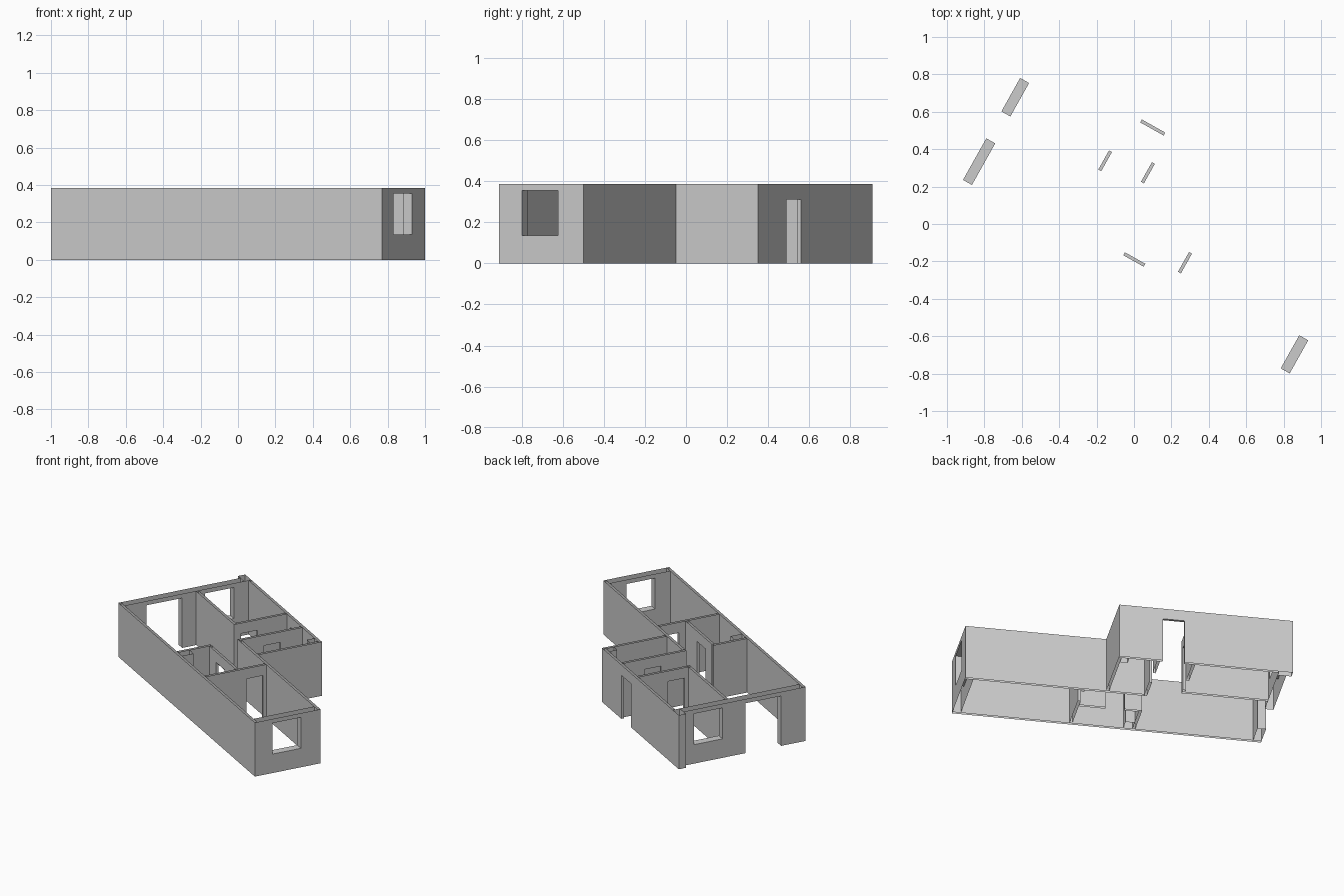
import bpy, bmesh
from mathutils import Vector

old = bpy.data.objects.get("Cube")
if old:
    bpy.data.objects.remove(old, do_unlink=True)

# Plan axes: S runs across the house, T along it, both turned in the world
ORIGIN = Vector((-1, 0.083, 0))
S = Vector((0.489, 0.872, 0))
T = Vector((0.872, -0.489, 0))
Z = Vector((0, 0, 1))
HEIGHT = 0.385
DOOR, WINDOW, TALL = (0, 0.31), (0.135, 0.355), (0, 0.355)
THIN, THICK = 0.018, 0.055
LENGTH, WIDTH, MAIN, WING = 2.03, 0.925, 0.47, 1.105

plaster = bpy.data.materials.new("plaster_grey")
plaster.use_nodes = True
grey = (0.6, 0.6, 0.6, 1)
plaster.diffuse_color = grey
plaster.node_tree.nodes["Principled BSDF"].inputs["Base Color"].default_value = grey


def quad(bm, points, normal):
    face = bm.faces.new([bm.verts.new(p) for p in points])
    face.normal_update()
    if face.normal.dot(normal) < 0:
        face.normal_flip()


def wall(name, along, a0, a1, b, thick, openings=(), ends=(False, False)):
    """Hollow wall without caps; openings are (start, end, (sill, head))."""
    A, B = (S, T) if along == "s" else (T, S)
    bm = bmesh.new()

    def at(a, side, z):
        return ORIGIN + A * a + B * (b + side * thick) + Z * z

    def panel(p, q, z0, z1):
        if q - p > 1e-4 and z1 - z0 > 1e-4:
            for side in (0, 1):
                quad(bm, [at(p, side, z0), at(q, side, z0),
                          at(q, side, z1), at(p, side, z1)], B * (2 * side - 1))

    def cross(a, z0, z1, normal):
        quad(bm, [at(a, 0, z0), at(a, 1, z0), at(a, 1, z1), at(a, 0, z1)], normal)

    def level(p, q, z, normal):
        quad(bm, [at(p, 0, z), at(q, 0, z), at(q, 1, z), at(p, 1, z)], normal)

    start = a0
    for p, q, (sill, head) in openings:
        panel(start, p, 0, HEIGHT)
        panel(p, q, 0, sill)
        panel(p, q, head, HEIGHT)
        cross(p, sill, head, A)
        cross(q, sill, head, -A)
        level(p, q, head, -Z)
        if sill > 0:
            level(p, q, sill, Z)
        start = q
    panel(start, a1, 0, HEIGHT)
    if ends[0]:
        cross(a0, 0, HEIGHT, -A)
    if ends[1]:
        cross(a1, 0, HEIGHT, A)

    bmesh.ops.remove_doubles(bm, verts=bm.verts, dist=1e-5)
    mesh = bpy.data.meshes.new(name)
    bm.to_mesh(mesh)
    bm.free()
    mesh.materials.append(plaster)
    bpy.context.collection.objects.link(bpy.data.objects.new(name, mesh))


BOTH = (True, True)
inner = MAIN - THIN

# Outer walls
wall("long_party_wall", "t", 0, LENGTH, 0, THIN, ends=BOTH)
wall("garden_wall", "s", THIN, WIDTH - 0.05, 0, THICK,
     [(0.175, 0.43, TALL), (0.595, 0.80, WINDOW)])
wall("end_wall", "s", THIN, inner, LENGTH - THICK, THICK, [(0.127, 0.33, WINDOW)])
wall("courtyard_wall", "t", 0.853, LENGTH, inner, THIN, ends=(False, True))
wall("wing_end_wall", "s", MAIN, WIDTH - THIN, WING - THIN, THIN)
wall("entrance_wall", "t", THICK, WING, WIDTH - THIN, THIN,
     [(0.676, 0.82, DOOR)], ends=(False, True))
wall("corner_pilaster", "t", -0.035, THICK, WIDTH - 0.05, 0.05, ends=BOTH)

# Inner walls
wall("bedroom_side_wall", "t", THICK, 0.622, 0.53, THIN, ends=(False, True))
wall("bedroom_end_wall", "s", 0.548, WIDTH - THIN, 0.604, THIN, [(0.577, 0.695, DOOR)])
wall("hall_wall", "s", inner, WIDTH - THIN, 0.835, THIN,
     [(0.632, 0.752, DOOR)], ends=(True, False))
wall("washroom_end_wall", "s", THIN, 0.26, 0.83, THIN, ends=(False, True))
wall("washroom_side_wall", "t", 0.848, 1.243, 0.243, THIN, [(0.945, 1.07, DOOR)])
wall("back_room_wall", "s", THIN, inner, 1.243, THIN, [(0.309, 0.43, DOOR)])

# Service shafts in the room corners
wall("washroom_shaft", "s", THIN, 0.10, 0.848, 0.06, ends=BOTH)
wall("bathroom_shaft", "s", 0.85, WIDTH - THIN, 1.037, 0.05, ends=BOTH)
